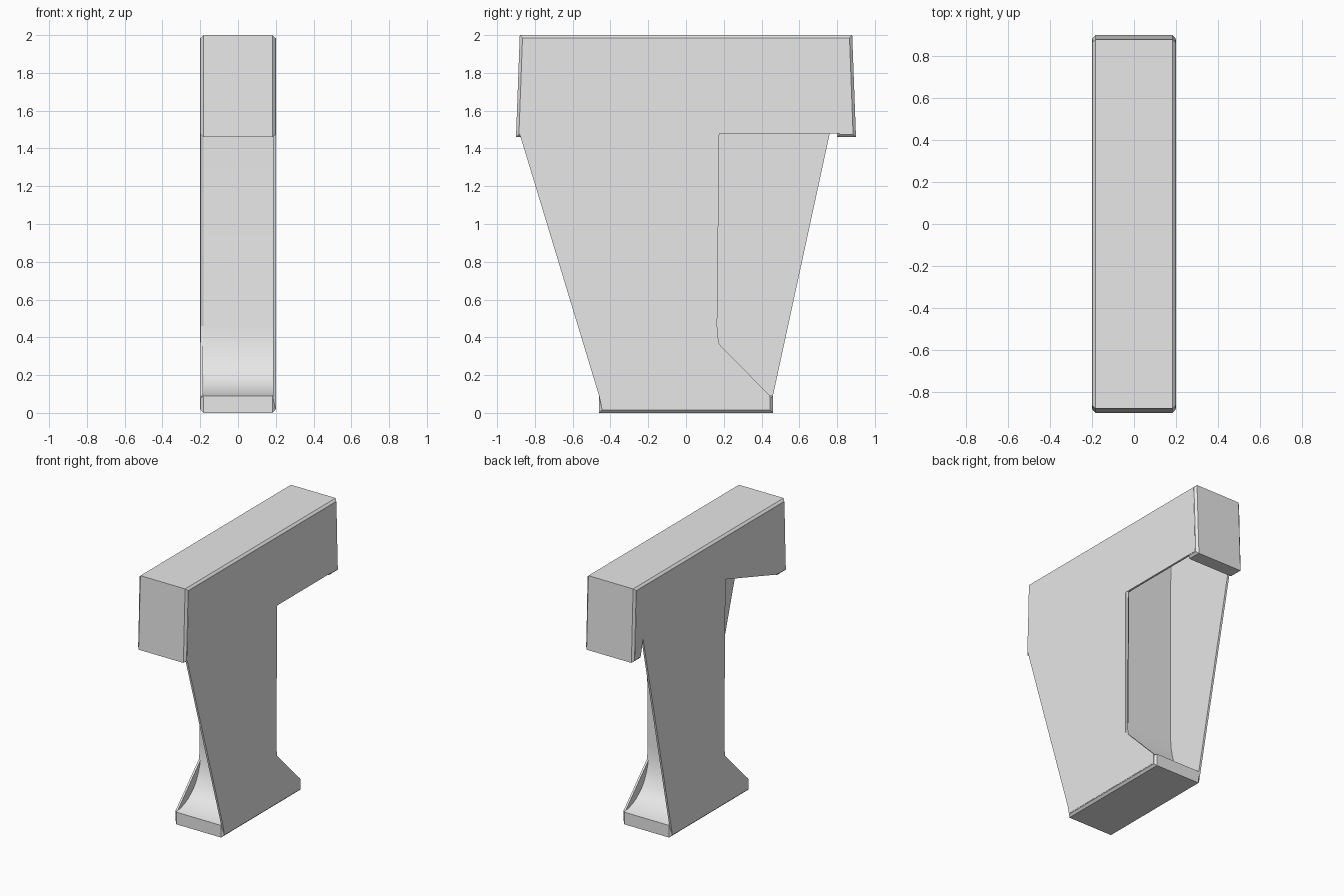
import bpy
import bmesh
import math

cube = bpy.data.objects.get("Cube")
if cube:
    bpy.data.objects.remove(cube, do_unlink=True)

grey = bpy.data.materials.new("light_grey")
grey.use_nodes = True
grey.diffuse_color = (0.8, 0.8, 0.8, 1)
grey.node_tree.nodes["Principled BSDF"].inputs["Base Color"].default_value = (0.8, 0.8, 0.8, 1)


def extrude_profile(name, profile, x0, x1, chamfer=0.0):
    """Extrude a closed (y, z) outline along x, chamfering the rims of both caps."""
    bm = bmesh.new()
    near = [bm.verts.new((x0, y, z)) for y, z in profile]
    far = [bm.verts.new((x1, y, z)) for y, z in profile]
    caps = [bm.faces.new(near), bm.faces.new(far[::-1])]
    n = len(profile)
    for i in range(n):
        j = (i + 1) % n
        bm.faces.new((near[j], near[i], far[i], far[j]))
    if chamfer:
        rim = [e for cap in caps for e in cap.edges]
        bmesh.ops.bevel(bm, geom=rim, offset=chamfer, segments=1,
                        affect='EDGES', clamp_overlap=False)
    bmesh.ops.recalc_face_normals(bm, faces=bm.faces)
    mesh = bpy.data.meshes.new(name)
    bm.to_mesh(mesh)
    bm.free()
    mesh.materials.append(grey)
    obj = bpy.data.objects.new(name, mesh)
    bpy.context.collection.objects.link(obj)
    bpy.ops.object.select_all(action='DESELECT')
    obj.select_set(True)
    bpy.context.view_layer.objects.active = obj
    bpy.ops.object.shade_smooth_by_angle(angle=math.radians(25))
    return obj


# Core: hollow top bar, upright web and foot joined by curved fillets
web, foot_y, foot_z, fillet_top = 0.165, 0.46, 0.09, 0.46
steps = 10
fillet = []
for i in range(steps + 1):
    t = i / steps
    # quadratic curve from the web down to the foot edge
    y = web * (1 - t) ** 2 + 2 * 0.18 * t * (1 - t) + foot_y * t * t
    z = fillet_top * (1 - t) ** 2 + 2 * 0.12 * t * (1 - t) + foot_z * t * t
    fillet.append((y, z))
half = [(0.88, 2), (0.9, 1.46), (0.8, 1.46), (0.787, 1.6), (0.787, 1.85), (web, 1.85)]
half += fillet + [(foot_y, 0)]
core = half + [(-y, z) for y, z in reversed(half)]
extrude_profile("beam_core", core, -0.198, 0.198, 0.015)

# Left side panel: slanted front edge, open recess towards the back
left = [(-0.865, 1.985), (0.865, 1.985), (0.88, 1.48), (0.15, 1.48), (0.15, 0.39),
        (0.445, 0.09), (0.445, 0.02), (-0.445, 0.02), (-0.46, 0.09), (-0.88, 1.475)]
extrude_profile("left_panel", left, 0.185, 0.2)

# Right side panel: slanted back edge, open recess towards the front
right = [(-0.865, 1.985), (0.865, 1.985), (0.88, 1.48), (0.815, 1.48), (0.787, 1.6),
         (0.46, 0.09), (0.445, 0.02), (-0.445, 0.02), (-0.445, 0.09), (-0.15, 0.39),
         (-0.15, 1.68), (-0.77, 1.48), (-0.88, 1.48)]
extrude_profile("right_panel", right, -0.2, -0.185)
